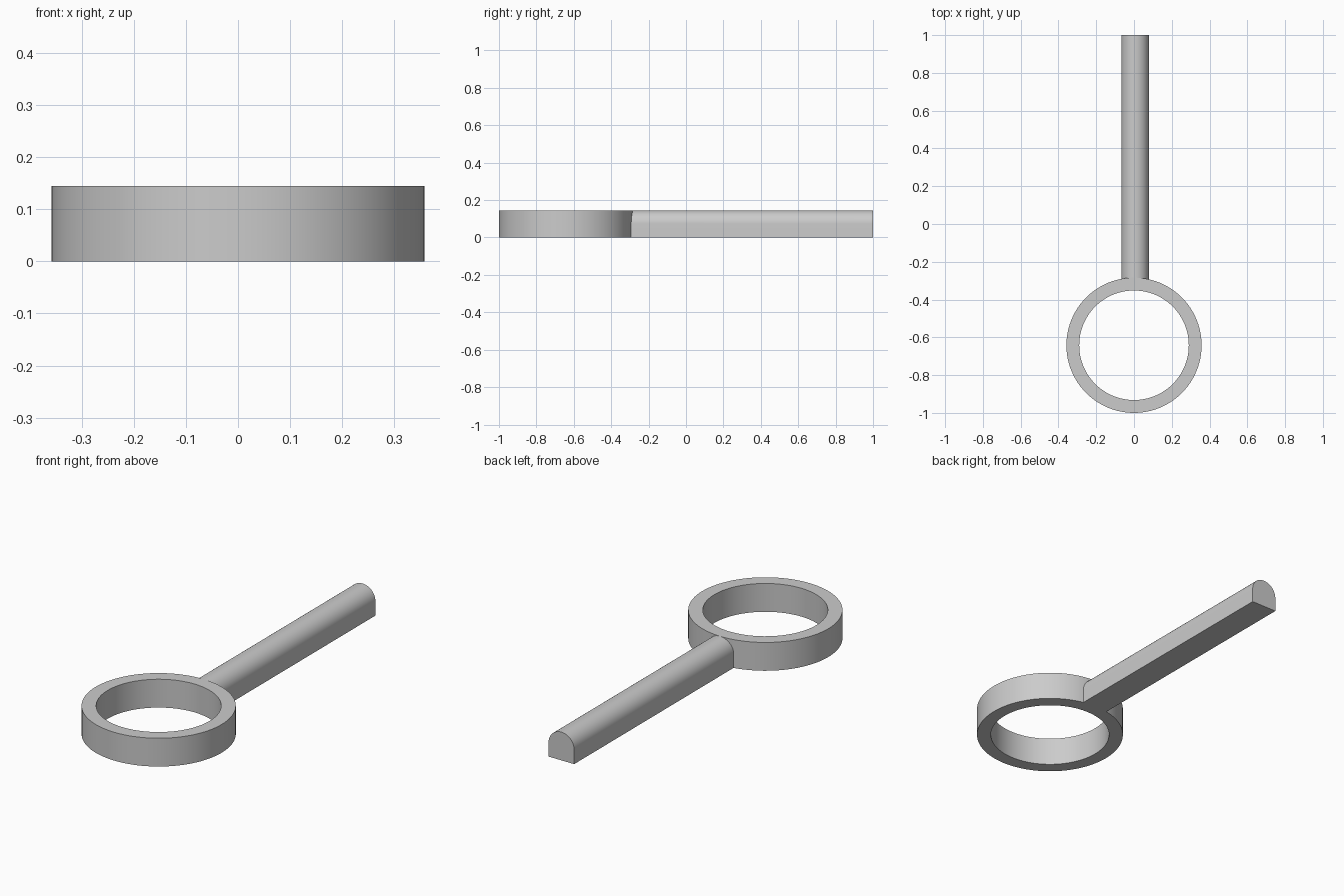
import bpy, bmesh, math

cube = bpy.data.objects.get("Cube")
if cube:
    bpy.data.objects.remove(cube, do_unlink=True)

HEIGHT = 0.145
RING_Y, OUTER, INNER = -0.642, 0.358, 0.29
HANDLE_X, HALF = 0.006, 0.0725

grey = bpy.data.materials.new("plain_grey")
grey.use_nodes = True
colour = (0.6, 0.6, 0.6, 1)
grey.diffuse_color = colour
grey.node_tree.nodes["Principled BSDF"].inputs["Base Color"].default_value = colour


def finish(name, bm):
    bmesh.ops.recalc_face_normals(bm, faces=bm.faces)
    mesh = bpy.data.meshes.new(name)
    bm.to_mesh(mesh)
    bm.free()
    mesh.materials.append(grey)
    obj = bpy.data.objects.new(name, mesh)
    bpy.context.collection.objects.link(obj)
    bpy.ops.object.select_all(action="DESELECT")
    obj.select_set(True)
    bpy.context.view_layer.objects.active = obj
    bpy.ops.object.shade_smooth_by_angle(angle=math.radians(30))


# Ring: a rectangular section swept round the centre
bm = bmesh.new()
segments = 96
section = [(OUTER, 0), (OUTER, HEIGHT), (INNER, HEIGHT), (INNER, 0)]
loops = []
for i in range(segments):
    a = math.tau * i / segments
    loops.append([bm.verts.new((r * math.cos(a), RING_Y + r * math.sin(a), z))
                  for r, z in section])
for i in range(segments):
    p, q = loops[i - 1], loops[i]
    for k in range(4):
        bm.faces.new((p[k - 1], p[k], q[k], q[k - 1]))
finish("ring", bm)

# Handle: flat base and round top, its near end fitted to the ring wall
bm = bmesh.new()
steps = 32
columns = []
for i in range(steps + 1):
    a = math.pi * i / steps
    x = HANDLE_X - HALF * math.cos(a)
    top = HEIGHT - HALF + HALF * math.sin(a)
    near = RING_Y + math.sqrt(OUTER ** 2 - x ** 2) - 0.001
    columns.append([bm.verts.new((x, y, z))
                    for y, z in ((near, 0), (near, top), (1, top), (1, 0))])
for p, q in zip(columns, columns[1:]):
    for k in range(4):
        bm.faces.new((p[k - 1], p[k], q[k], q[k - 1]))
bm.faces.new(columns[0])
bm.faces.new(columns[-1])
# Merge the far end strips into one flat face
end = [f for f in bm.faces if all(v.co.y > 0.99 for v in f.verts)]
bmesh.ops.dissolve_faces(bm, faces=end)
finish("handle", bm)
